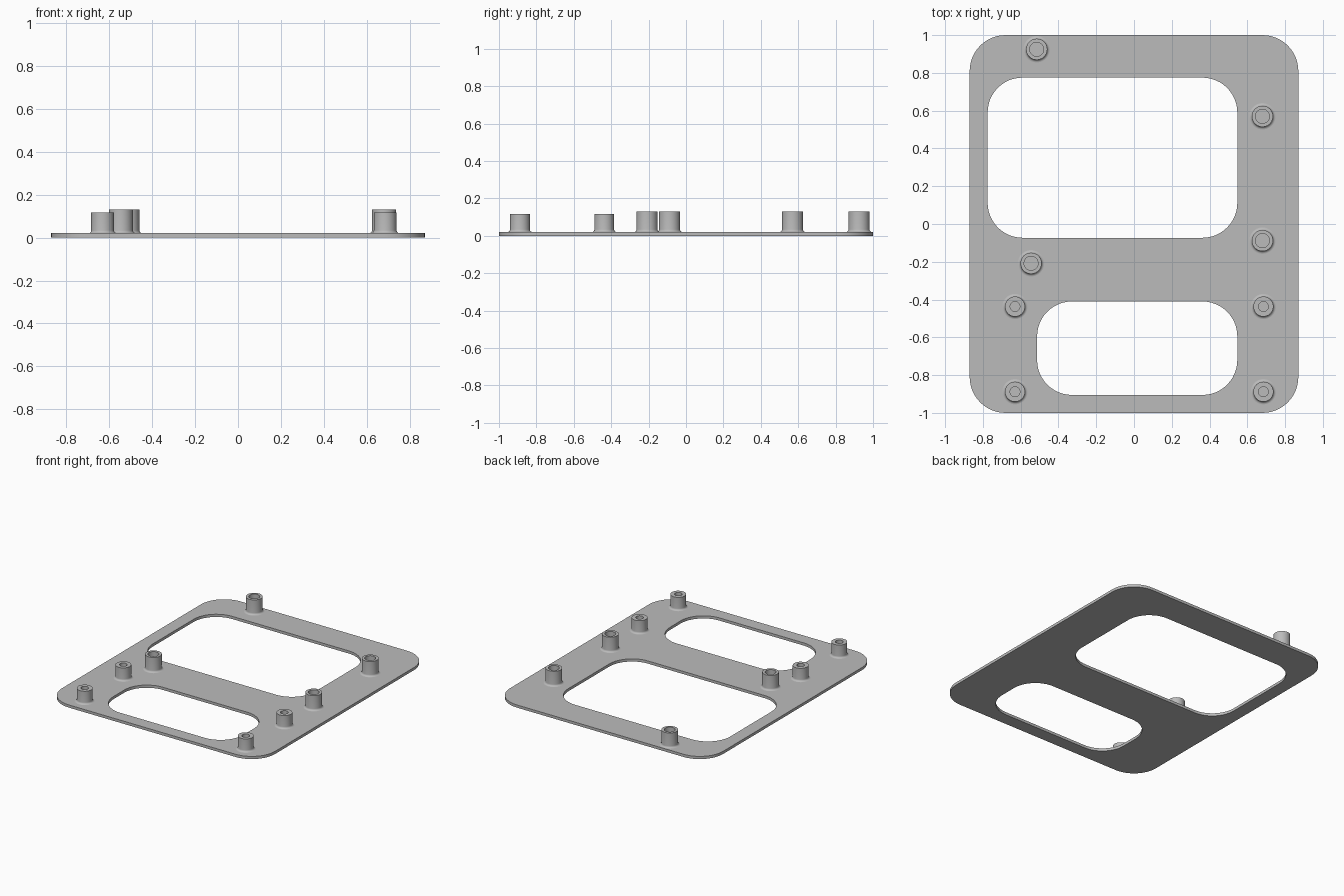
import bpy, bmesh, math

cube = bpy.data.objects.get("Cube")
if cube:
    bpy.data.objects.remove(cube, do_unlink=True)

THICK = 0.02

grey = bpy.data.materials.new("plain grey")
grey.use_nodes = True
COLOR = (0.5, 0.5, 0.5, 1)
grey.diffuse_color = COLOR
grey.node_tree.nodes["Principled BSDF"].inputs["Base Color"].default_value = COLOR


def rounded_rect(x0, x1, y0, y1, r, steps=12):
    """Outline points of a rectangle with round corners."""
    corners = [(x1 - r, y1 - r), (x0 + r, y1 - r), (x0 + r, y0 + r), (x1 - r, y0 + r)]
    pts = []
    for i, (cx, cy) in enumerate(corners):
        for s in range(steps + 1):
            a = math.pi / 2 * (i + s / steps)
            pts.append((cx + r * math.cos(a), cy + r * math.sin(a)))
    return pts


def finish(obj):
    """Weld, fix normals, shade and colour."""
    bm = bmesh.new()
    bm.from_mesh(obj.data)
    bmesh.ops.remove_doubles(bm, verts=bm.verts, dist=1e-5)
    bmesh.ops.recalc_face_normals(bm, faces=bm.faces)
    bm.to_mesh(obj.data)
    bm.free()
    obj.data.materials.clear()
    obj.data.materials.append(grey)
    bpy.ops.object.select_all(action="DESELECT")
    obj.select_set(True)
    bpy.context.view_layer.objects.active = obj
    bpy.ops.object.shade_smooth_by_angle(angle=math.radians(30))


# Plate with two rounded windows
curve = bpy.data.curves.new("base_plate", "CURVE")
curve.dimensions = "2D"
curve.fill_mode = "BOTH"
curve.extrude = THICK / 2
for rect in [(-0.87, 0.87, -1, 1, 0.19),
             (-0.775, 0.547, -0.073, 0.775, 0.185),
             (-0.513, 0.547, -0.905, -0.41, 0.185)]:
    pts = rounded_rect(*rect)
    spline = curve.splines.new("POLY")
    spline.points.add(len(pts) - 1)
    for p, (x, y) in zip(spline.points, pts):
        p.co = (x, y, 0, 1)
    spline.use_cyclic_u = True
plate = bpy.data.objects.new("base_plate", curve)
bpy.context.collection.objects.link(plate)
bpy.context.view_layer.objects.active = plate
plate.select_set(True)
bpy.ops.object.convert(target="MESH")
plate = bpy.context.object
for v in plate.data.vertices:
    v.co.z += THICK / 2
finish(plate)


def standoff(name, x, y, r, hole, top, fillet=0.014):
    """Hollow post with a concave fillet at its foot."""
    profile = [(0, THICK + 0.002), (hole, THICK + 0.002), (hole, top), (r, top)]
    for i in range(6):
        a = math.pi / 2 * i / 5
        profile.append((r + fillet * (1 - math.cos(a)),
                        THICK + fillet * (1 - math.sin(a))))
    bm = bmesh.new()
    verts = [bm.verts.new((px, 0, pz)) for px, pz in profile]
    edges = [bm.edges.new(pair) for pair in zip(verts, verts[1:])]
    bmesh.ops.spin(bm, geom=verts + edges, cent=(0, 0, 0), axis=(0, 0, 1),
                   angle=math.tau, steps=40)
    mesh = bpy.data.meshes.new(name)
    bm.to_mesh(mesh)
    bm.free()
    obj = bpy.data.objects.new(name, mesh)
    obj.location = (x, y, 0)
    bpy.context.collection.objects.link(obj)
    finish(obj)


# Tall standoffs
for i, (x, y) in enumerate([(-0.515, 0.925), (0.68, 0.57), (0.68, -0.088), (-0.545, -0.208)]):
    standoff(f"tall_standoff_{i + 1}", x, y, 0.056, 0.037, 0.13)

# Short standoffs at the front
for side, x in (("right", -0.63), ("left", 0.685)):
    for row, y in (("rear", -0.437), ("front", -0.888)):
        standoff(f"short_standoff_{row}_{side}", x, y, 0.053, 0.026, 0.116)
